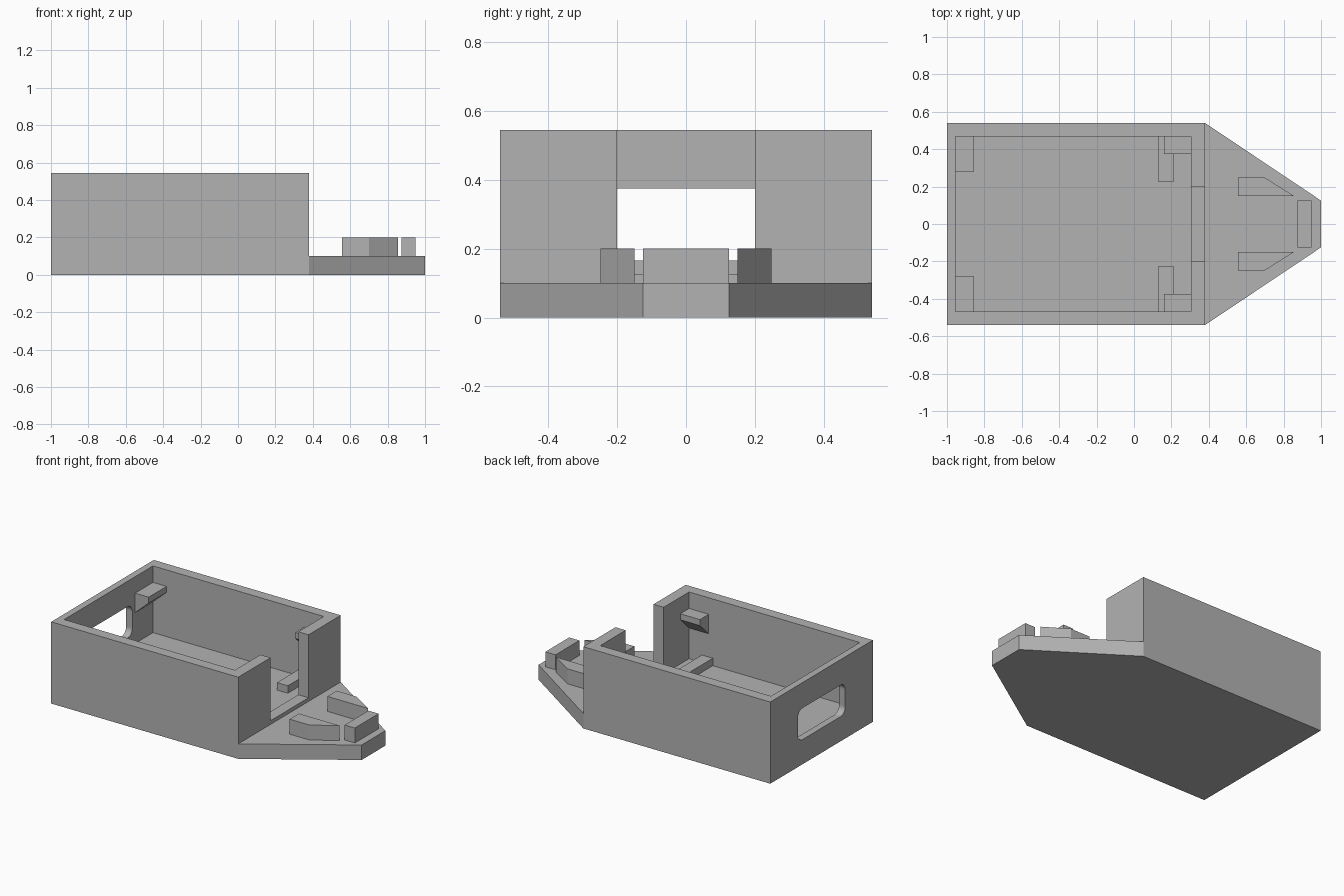
import bpy
import bmesh
import math
from mathutils import Vector

cube = bpy.data.objects.get("Cube")
if cube:
    bpy.data.objects.remove(cube, do_unlink=True)

grey = bpy.data.materials.new("plain_grey")
grey.use_nodes = True
COLOUR = (0.45, 0.45, 0.45, 1)
grey.diffuse_color = COLOUR
grey.node_tree.nodes["Principled BSDF"].inputs["Base Color"].default_value = COLOUR


def prism(name, points, direction):
    """Extrude a closed outline of 3D points along a direction."""
    bm = bmesh.new()
    face = bm.faces.new([bm.verts.new(p) for p in points])
    result = bmesh.ops.extrude_face_region(bm, geom=[face], use_keep_orig=True)
    moved = [g for g in result["geom"] if isinstance(g, bmesh.types.BMVert)]
    bmesh.ops.translate(bm, verts=moved, vec=Vector(direction))
    bmesh.ops.recalc_face_normals(bm, faces=bm.faces)
    mesh = bpy.data.meshes.new(name)
    bm.to_mesh(mesh)
    bm.free()
    mesh.materials.append(grey)
    obj = bpy.data.objects.new(name, mesh)
    bpy.context.collection.objects.link(obj)
    return obj


def slab(name, outline, z0, z1):
    return prism(name, [(x, y, z0) for x, y in outline], (0, 0, z1 - z0))


def box(name, x0, x1, y0, y1, z0, z1):
    return slab(name, [(x0, y0), (x1, y0), (x1, y1), (x0, y1)], z0, z1)


def cut(target, cutter):
    cutter.hide_render = True
    mod = target.modifiers.new("cut", "BOOLEAN")
    mod.operation = "DIFFERENCE"
    mod.solver = "EXACT"
    mod.object = cutter
    bpy.context.view_layer.objects.active = target
    bpy.ops.object.modifier_apply(modifier=mod.name)
    bpy.data.objects.remove(cutter, do_unlink=True)


# Main dimensions
HALF, INNER = 0.54, 0.468
BACK, FRONT = -0.955, 0.305
FLOOR, TOP = 0.1, 0.545

# Open tray with a front gap and a rounded rear window
tray = box("tray", -1, 0.38, -HALF, HALF, 0, TOP)
cut(tray, box("cavity_cutter", BACK, FRONT, -INNER, INNER, FLOOR, 0.7))
cut(tray, box("gap_cutter", 0.25, 0.5, -0.2, 0.2, 0.125, 0.7))

RADIUS = 0.05
window = []
for corner, (cy, cz) in enumerate([(0.2, 0.325), (-0.2, 0.325), (-0.2, 0.215), (0.2, 0.215)]):
    for step in range(9):
        a = math.pi / 2 * (corner + step / 8)
        window.append((-1.1, cy + RADIUS * math.cos(a), cz + RADIUS * math.sin(a)))
cut(tray, prism("window_cutter", window, (0.2, 0, 0)))

# Tapered nose deck with its end stop
slab("nose_deck", [(0.38, -HALF), (1, -0.125), (1, 0.125), (0.38, HALF)], 0, FLOOR)
box("nose_stop", 0.875, 0.95, -0.125, 0.125, FLOOR, 0.2)

# Parts mirrored on both sides
SHELF, LIP, DROP = 0.435, 0.04, 0.11
for side, s in (("left", 1), ("right", -1)):
    guide = [(0.555, 0.15), (0.855, 0.15), (0.70, 0.248), (0.555, 0.248)]
    slab("nose_guide_" + side, [(x, s * y) for x, y in guide], FLOOR, 0.2)

    box("floor_rib_" + side, 0.13, 0.21, s * 0.225, s * INNER, FLOOR, 0.15)

    # Rear bracket slopes down to the rear wall
    prism("rear_bracket_" + side,
          [(BACK, s * 0.28, SHELF), (-0.855, s * 0.28, SHELF),
           (-0.855, s * 0.28, SHELF - LIP), (BACK, s * 0.28, SHELF - DROP - 0.02)],
          (0, s * (INNER - 0.28), 0))

    # Front bracket slopes down to the side wall
    prism("front_bracket_" + side,
          [(0.16, s * INNER, SHELF), (0.16, s * 0.375, SHELF),
           (0.16, s * 0.375, SHELF - LIP), (0.16, s * INNER, SHELF - DROP - 0.02)],
          (FRONT - 0.16, 0, 0))
